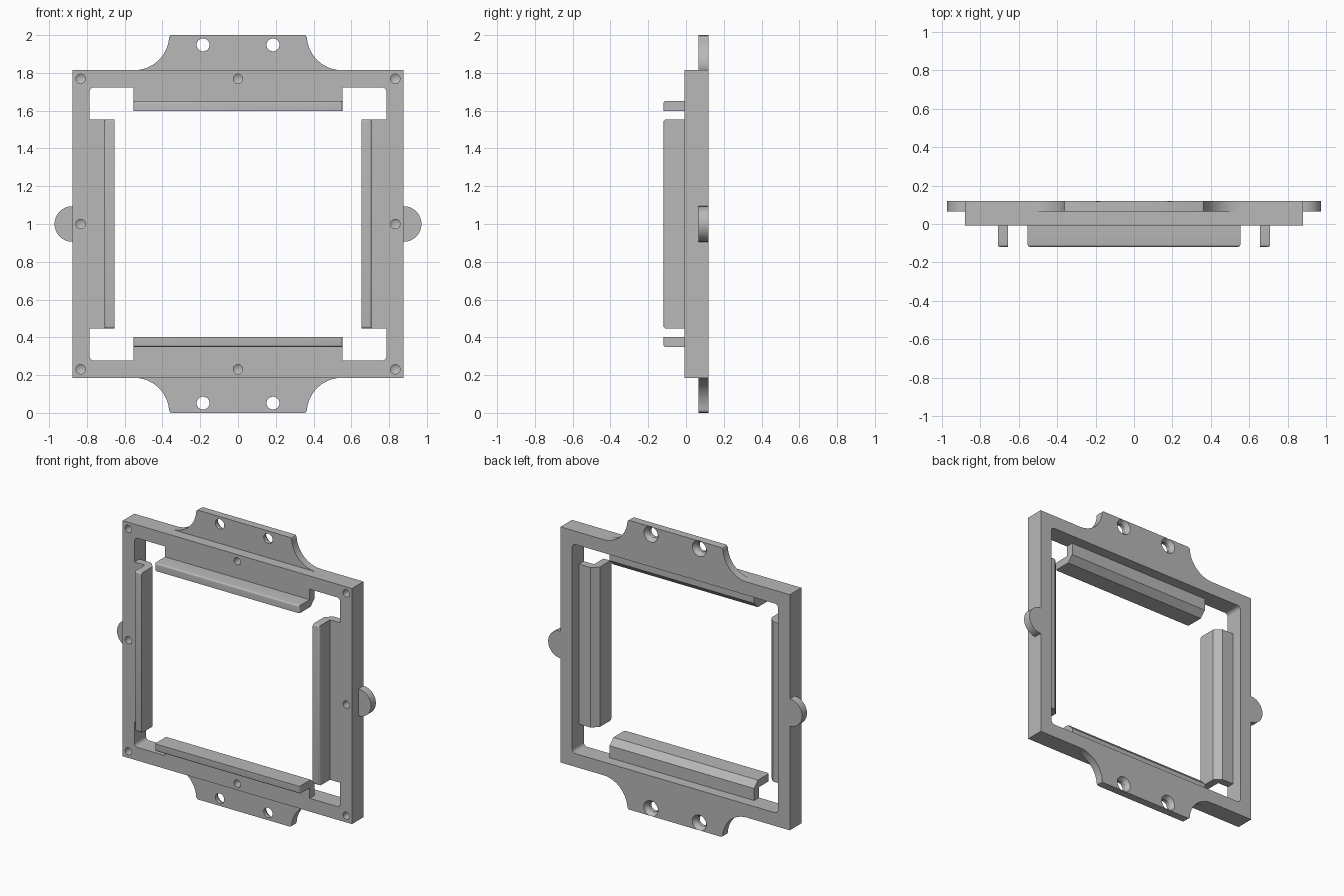
import bpy, bmesh
from math import pi, cos, sin, radians
from mathutils import Matrix, Vector

if "Cube" in bpy.data.objects:
    bpy.data.objects.remove(bpy.data.objects["Cube"])

MID = 1.0                          # height of the frame's centre
FRONT, BACK = -0.007, 0.119        # depth of the frame
TAB_FRONT = 0.065                  # tabs sit flush with the back
HALF_W, HALF_H = 0.877, 0.8145     # outer half sizes
OPEN_W, OPEN_H = 0.787, 0.723      # opening half sizes

grey = bpy.data.materials.new("plain grey")
grey.use_nodes = True
grey.diffuse_color = (0.48, 0.48, 0.48, 1)
grey.node_tree.nodes["Principled BSDF"].inputs["Base Color"].default_value = (0.48, 0.48, 0.48, 1)
parts = []


def make_object(name, bm):
    bmesh.ops.recalc_face_normals(bm, faces=bm.faces)
    mesh = bpy.data.meshes.new(name)
    bm.to_mesh(mesh)
    bm.free()
    mesh.materials.append(grey)
    obj = bpy.data.objects.new(name, mesh)
    bpy.context.collection.objects.link(obj)
    return obj


def prism(name, outline, y0, y1):
    """Extrude an (x, z) outline, measured from the frame's centre, along y."""
    bm = bmesh.new()
    face = bm.faces.new([bm.verts.new((x, y0, z + MID)) for x, z in outline])
    moved = bmesh.ops.extrude_face_region(bm, geom=[face])["geom"]
    bmesh.ops.translate(bm, vec=(0, y1 - y0, 0),
                        verts=[v for v in moved if isinstance(v, bmesh.types.BMVert)])
    return make_object(name, bm)


def arc(cx, cz, r, a0, a1, steps):
    angles = [radians(a0 + (a1 - a0) * i / steps) for i in range(steps + 1)]
    return [(cx + r * cos(a), cz + r * sin(a)) for a in angles]


def drill(profile, spots):
    """Turned cutters along y from a (radius, y) profile, one at each (x, z) spot."""
    bm = bmesh.new()
    for x, z in spots:
        verts = [bm.verts.new((x + r, y, z + MID)) for r, y in profile]
        edges = [bm.edges.new(pair) for pair in zip(verts, verts[1:])]
        bmesh.ops.spin(bm, geom=verts + edges, cent=(x, 0, z + MID),
                       axis=(0, 1, 0), angle=2 * pi, steps=32)
    bmesh.ops.remove_doubles(bm, verts=bm.verts, dist=1e-5)
    cutter = make_object("hole_cutter", bm)
    cutter.hide_render = True
    return cutter


def cut(obj, cutter):
    mod = obj.modifiers.new("cut", "BOOLEAN")
    mod.operation, mod.solver, mod.object = "DIFFERENCE", "EXACT", cutter
    bpy.context.view_layer.update()
    graph = bpy.context.evaluated_depsgraph_get()
    mesh = bpy.data.meshes.new_from_object(obj.evaluated_get(graph))
    obj.modifiers.clear()
    obj.data = mesh
    bpy.data.objects.remove(cutter)


# Square frame with a round-cornered opening
frame = prism("frame", [(-HALF_W, -HALF_H), (HALF_W, -HALF_H),
                        (HALF_W, HALF_H), (-HALF_W, HALF_H)], FRONT, BACK)
r = 0.025
opening = []
for sx, sz, a in ((1, 1, 0), (-1, 1, 90), (-1, -1, 180), (1, -1, 270)):
    opening += arc(sx * (OPEN_W - r), sz * (OPEN_H - r), r, a, a + 90, 6)
cut(frame, prism("opening_cutter", opening, FRONT - 0.1, BACK + 0.1))

# Blind screw holes in the frame's front
spots = [(x, z) for x in (-0.833, 0, 0.833) for z in (-0.769, 0, 0.769) if x or z]
cut(frame, drill([(0, -0.03), (0.025, -0.03), (0.025, 0.06), (0, 0.075)], spots))
parts.append(frame)

# Mounting tabs above and below, with flared sides and countersunk holes
flare = arc(0.55, 1.0, 1.0 - HALF_H, 187, 270, 20)
half = [(0.352, 1.0), (0.360, 0.996), (0.365, 0.988)] + flare
for name, s in (("top_tab", 1), ("bottom_tab", -1)):
    outline = [(x, s * z) for x, z in half] + [(-x, s * z) for x, z in reversed(half)]
    tab = prism(name, outline, TAB_FRONT, BACK)
    hole = [(0, 0.03), (0.034, 0.03), (0.034, 0.09), (0.054, BACK), (0.054, 0.15), (0, 0.15)]
    cut(tab, drill(hole, [(-0.185, s * 0.948), (0.185, s * 0.948)]))
    parts.append(tab)

# Half-round ears on both sides
for name, s in (("left_ear", 1), ("right_ear", -1)):
    ear = [(s * x, z) for x, z in arc(HALF_W, 0, 0.094, -90, 90, 32)]
    parts.append(prism(name, ear, TAB_FRONT, BACK))


def lip(name, turn, wall, inner):
    """Angled strip: a plate from the opening's wall with a flange turned forward."""
    thick, tip, chamfer, back, length = 0.053, -0.119, 0.042, 0.046, 0.553
    profile = [(wall, FRONT), (inner + thick, FRONT), (inner + thick, tip), (inner, tip),
               (inner, back - chamfer), (inner + chamfer, back), (wall, back)]
    bm = bmesh.new()
    face = bm.faces.new([bm.verts.new((x, y, -length)) for x, y in profile])
    moved = bmesh.ops.extrude_face_region(bm, geom=[face])["geom"]
    bmesh.ops.translate(bm, vec=(0, 0, 2 * length),
                        verts=[v for v in moved if isinstance(v, bmesh.types.BMVert)])
    # Round the front edges, leaving the inner one sharp
    rounded = [e for e in bm.edges
               if all(v.co.y < tip + 0.001 for v in e.verts)
               and not all(v.co.x < inner + 0.001 for v in e.verts)]
    bmesh.ops.bevel(bm, geom=rounded, offset=0.013, segments=4, profile=0.5, affect="EDGES")
    place = Matrix.Translation(Vector((0, 0, MID))) @ Matrix.Rotation(turn * pi / 2, 4, "Y")
    bmesh.ops.transform(bm, matrix=place, verts=bm.verts)
    parts.append(make_object(name, bm))


# Four retaining lips around the opening
for turn, name in enumerate(("left_lip", "bottom_lip", "right_lip", "top_lip")):
    if turn % 2:
        lip(name, turn, OPEN_H, 0.598)
    else:
        lip(name, turn, OPEN_W, 0.655)

# Smooth the round surfaces, keep the edges sharp
bpy.ops.object.select_all(action="DESELECT")
for obj in parts:
    obj.select_set(True)
bpy.context.view_layer.objects.active = frame
bpy.ops.object.shade_smooth_by_angle(angle=radians(30))
